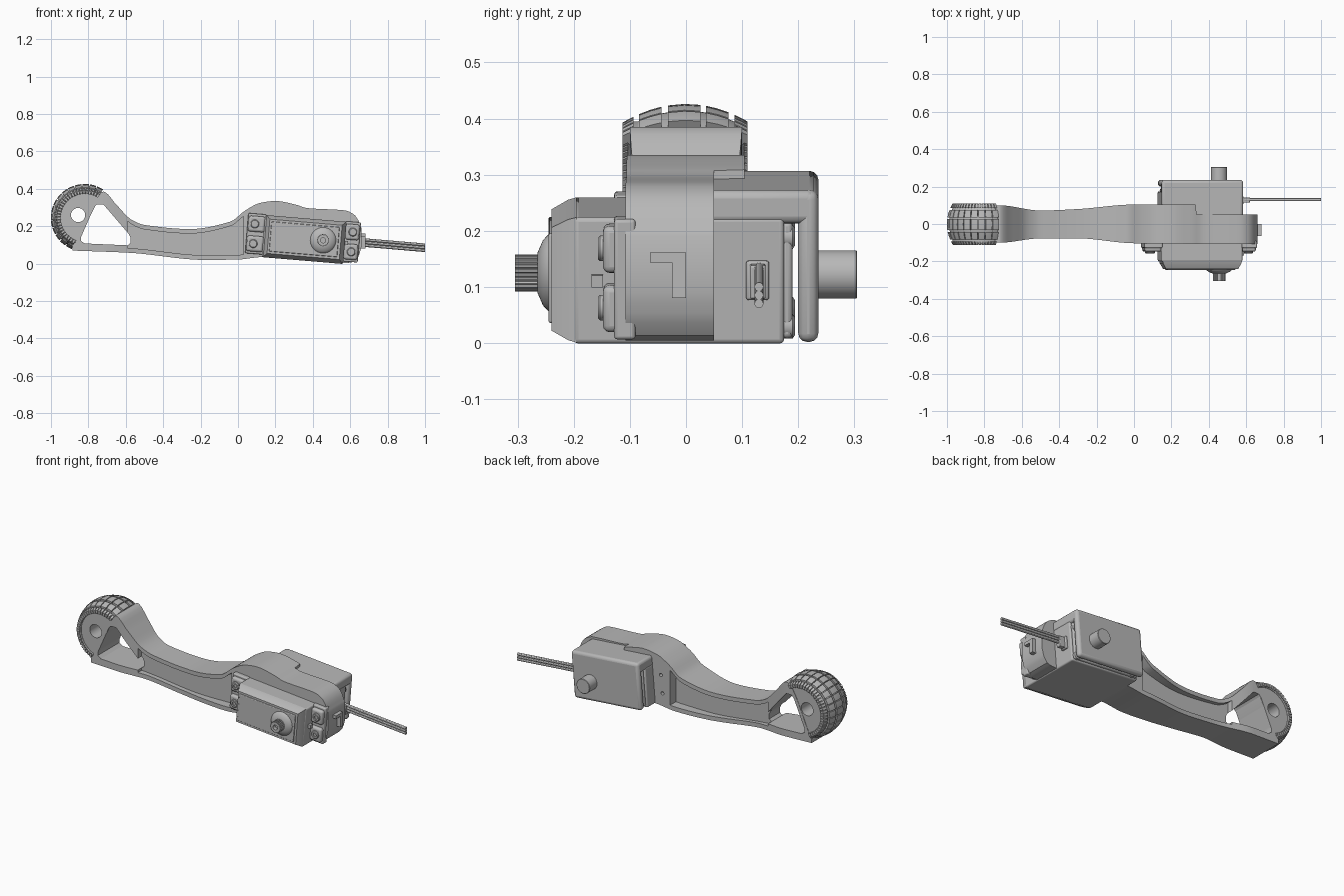
import bpy, bmesh
from math import sin, cos, pi, radians
from mathutils import Matrix, Vector

if "Cube" in bpy.data.objects:
    bpy.data.objects.remove(bpy.data.objects["Cube"])

grey = bpy.data.materials.new("plain grey")
grey.use_nodes = True
grey.diffuse_color = (0.48, 0.48, 0.48, 1)
grey.node_tree.nodes["Principled BSDF"].inputs["Base Color"].default_value = (0.48, 0.48, 0.48, 1)

# The motor sits tilted in the link; this maps motor space to the model
MOTOR = Matrix.Translation((0.357, 0, 0.13)) @ Matrix.Rotation(radians(4.8), 4, "Y")
WORLD = Matrix.Identity(4)


def finish(name, bm, frame=WORLD, bevel=0, segments=3):
    bmesh.ops.transform(bm, matrix=frame, verts=bm.verts)
    bmesh.ops.recalc_face_normals(bm, faces=bm.faces)
    me = bpy.data.meshes.new(name)
    bm.to_mesh(me)
    bm.free()
    me.materials.append(grey)
    ob = bpy.data.objects.new(name, me)
    bpy.context.collection.objects.link(ob)
    if bevel:
        mod = ob.modifiers.new("round", "BEVEL")
        mod.width, mod.segments, mod.limit_method = bevel, segments, "ANGLE"
    return ob


def loft(name, rings, frame=WORLD, closed=False, **kw):
    """Join rings of points with quads; cap the ends unless closed."""
    bm = bmesh.new()
    loops = [[bm.verts.new(p) for p in ring] for ring in rings]
    pairs = list(zip(loops, loops[1:] + loops[:1])) if closed else list(zip(loops, loops[1:]))
    n = len(loops[0])
    for a, b in pairs:
        for i in range(n):
            bm.faces.new((a[i], a[(i + 1) % n], b[(i + 1) % n], b[i]))
    if not closed:
        bm.faces.new(loops[0])
        bm.faces.new(loops[-1])
    return finish(name, bm, frame, **kw)


def prism(name, pts, y0, y1, frame=WORLD, **kw):
    return loft(name, [[(x, y, z) for x, z in pts] for y in (y0, y1)], frame, **kw)


def rect(x0, x1, z0, z1):
    return [(x0, z0), (x1, z0), (x1, z1), (x0, z1)]


def box(name, x, y, z, frame=MOTOR, **kw):
    return prism(name, rect(*x, *z), *y, frame, **kw)


def circle(cx, cz, r, n=32):
    return [(cx + r * cos(2 * pi * i / n), cz + r * sin(2 * pi * i / n)) for i in range(n)]


def turned(name, cx, cz, profile, frame=WORLD, n=40):
    """Round part along y from (y, radius) pairs."""
    return loft(name, [[(x, y, z) for x, z in circle(cx, cz, r, n)] for y, r in profile], frame)


def curve(table):
    """Smooth monotone interpolation through (x, value) pairs."""
    d = [(b[1] - a[1]) / (b[0] - a[0]) for a, b in zip(table, table[1:])]
    m = [d[0]] + [2 * p * q / (p + q) if p * q > 0 else 0 for p, q in zip(d, d[1:])] + [d[-1]]

    def value(x):
        i = max(k for k in range(len(d)) if k == 0 or table[k][0] <= x)
        (x0, v0), (x1, v1) = table[i:i + 2]
        h = x1 - x0
        t = (x - x0) / h
        return (v0 * (1 + 2 * t) * (1 - t) ** 2 + h * m[i] * t * (1 - t) ** 2
                + v1 * t * t * (3 - 2 * t) + h * m[i + 1] * t * t * (t - 1))
    return value


def cut(target, cutter):
    cutter.hide_render = True
    mod = target.modifiers.new("cut", "BOOLEAN")
    mod.operation, mod.solver, mod.object = "DIFFERENCE", "EXACT", cutter
    bpy.context.view_layer.objects.active = target
    bpy.ops.object.modifier_apply(modifier=mod.name)
    bpy.data.objects.remove(cutter)


# Link arm: section heights and widths along its length
top = curve([(-0.885, 0.09), (-0.72, 0.385), (-0.65, 0.315), (-0.57, 0.235), (-0.5, 0.207),
             (-0.255, 0.185), (-0.04, 0.225), (0.04, 0.285), (0.12, 0.325), (0.2, 0.335),
             (0.31, 0.315), (0.37, 0.297), (0.57, 0.285), (0.63, 0.255), (0.66, 0.19)])
bottom = curve([(-0.885, 0.07), (-0.58, 0.058), (-0.175, 0.02), (0, 0.022), (0.13, 0.035),
                (0.35, 0.022), (0.58, 0.004), (0.62, 0.01), (0.645, 0.04), (0.66, 0.09)])
front = curve([(-0.885, -0.1), (-0.72, -0.1), (-0.5, -0.077), (-0.3, -0.077), (0, -0.103), (0.66, -0.108)])
back = curve([(-0.885, 0.1), (-0.72, 0.1), (-0.5, 0.072), (-0.3, 0.08), (0, 0.104),
              (0.33, 0.104), (0.335, 0.05), (0.66, 0.05)])
xs = sorted([-0.885 + 1.545 * i / 90 for i in range(91)] + [-0.72, 0.33, 0.335, 0.65, 0.655])
arm = loft("link_arm", [[(x, front(x), bottom(x)), (x, back(x), bottom(x)),
                         (x, back(x), top(x)), (x, front(x), top(x))] for x in xs])

# Side pockets leave a central web
px = [-0.59 + 0.62 * i / 30 for i in range(31)]
pocket = [(x, bottom(x) + 0.025) for x in px] + [(x, top(x) - 0.024) for x in reversed(px)]
for y in ((-0.2, -0.05), (0.05, 0.2)):
    cut(arm, prism("pocket_cutter", pocket, *y))

# Triangular window near the foot, and screw holes in the back
window = [(-0.77, 0.30), (-0.755, 0.317), (-0.72, 0.317), (-0.585, 0.16), (-0.575, 0.14),
          (-0.575, 0.11), (-0.59, 0.098), (-0.82, 0.108), (-0.84, 0.122), (-0.838, 0.145)]
cut(arm, prism("window_cutter", window, -0.2, 0.2))
for x, z in ((0.09, 0.21), (0.08, 0.105)):
    cut(arm, prism("hole_cutter", circle(x, z, 0.01, 16), 0.08, 0.2))

# Foot: part of a wheel, cut along a slanted chord
FX, FZ, A0, A1 = -0.82, 0.245, radians(57), radians(249)


def sector(name, section, a0, a1, steps):
    """Sweep a (y, radius) section around the foot axis."""
    rings = []
    for i in range(steps + 1):
        a = a0 + (a1 - a0) * i / steps
        rings.append([(FX + r * cos(a), y, FZ + r * sin(a)) for y, r in section])
    return loft(name, rings)


def crown(y):
    return 0.181 - 2.6 * y * y


hub_pts = [(FX + 0.15 * cos(A0 + (A1 - A0) * i / 40), FZ + 0.15 * sin(A0 + (A1 - A0) * i / 40))
           for i in range(41)]
hub = prism("foot_hub", hub_pts + [(-0.885, 0.085), (-0.79, 0.255), (-0.75, 0.335)], -0.098, 0.098)
cut(hub, prism("axle_cutter", circle(-0.855, 0.26, 0.038), -0.3, 0.3))
ys = [-0.108 + 0.216 * i / 10 for i in range(11)]
sector("tyre_body", [(y, crown(y) - 0.012) for y in ys] + [(0.1, 0.128), (-0.1, 0.128)], A0, A1, 48)

# Tread blocks in five bands
for k, (y0, y1) in enumerate(((-0.113, -0.094), (-0.084, -0.044), (-0.032, 0.026), (0.036, 0.076), (0.086, 0.11))):
    count = 30 if k in (0, 4) else 15
    step = (A1 - A0) / count
    for i in range(count):
        a = A0 + i * step
        sector("tread_block", [(y0, crown(y0)), ((y0 + y1) / 2, crown((y0 + y1) / 2)), (y1, crown(y1)),
                               (y1, crown(y1) - 0.02), (y0, crown(y0) - 0.02)],
               a, a + step * (0.75 if count == 30 else 0.88), 3)

# Motor case with tapered front and raised panel
box("motor_case", (-0.222, 0.215), (-0.2, 0.175), (-0.114, 0.112), bevel=0.008)
box("motor_rear_cover", (-0.212, 0.205), (0.17, 0.19), (-0.105, 0.103), bevel=0.008)
loft("motor_front", [[(x, y, z) for x, z in rect(-0.215 + d, 0.213 - d, -0.112 + d, 0.112 - d)]
                     for y, d in ((-0.195, 0), (-0.21, 0.004), (-0.24, 0.02))], MOTOR)
box("front_panel", (-0.185, 0.18), (-0.245, -0.23), (-0.08, 0.08), bevel=0.004)

# Output hub and toothed shaft
turned("output_dome", 0.455, 0.125, [(-0.235, 0.073), (-0.244, 0.07), (-0.255, 0.058), (-0.265, 0.035)])
teeth = [(0.455 + r * cos(2 * pi * (i + o) / 24), 0.125 + r * sin(2 * pi * (i + o) / 24))
         for i in range(24) for o, r in ((0, 0.029), (0.2, 0.033), (0.6, 0.033), (0.8, 0.029))]
shaft = prism("toothed_shaft", teeth, -0.305, -0.255)
cut(shaft, prism("bore_cutter", circle(0.455, 0.125, 0.014), -0.4, -0.285))

# Mounting ears with screws
for x0, x1, sx, side in ((-0.312, -0.215, -0.273, "left"), (0.21, 0.292, 0.253, "right")):
    box("ear_plate", (x0, x1), (-0.128, -0.09), (-0.1, 0.115), bevel=0.006)
    for sz in (0.06, -0.046):
        box("ear_tab", (x0 + 0.004, x1 - 0.004), (-0.148, -0.11), (sz - 0.042, sz + 0.042), bevel=0.012)
        turned("ear_screw", sx, sz, [(-0.12, 0.023), (-0.153, 0.023), (-0.157, 0.019), (-0.157, 0.01), (-0.15, 0.01)],
               MOTOR, 24)
box("ear_latch", (0.2, 0.232), (-0.168, -0.148), (-0.012, 0.01))

# Rear bracket: top slab, back plate and pivot pin
box("bracket_top", (-0.222, 0.215), (0.03, 0.23), (0.1, 0.16), bevel=0.014)
box("bracket_plate", (-0.222, 0.215), (0.2, 0.236), (-0.112, 0.16), bevel=0.016)
turned("pivot_pin", 0.455, 0.122, [(0.21, 0.043), (0.303, 0.043), (0.305, 0.041)])
for x in (-0.18, 0.185):
    for z in (-0.085, 0.075):
        turned("case_screw", x, z, [(0.17, 0.022), (0.19, 0.022), (0.194, 0.016)], MOTOR, 20)

# Hook on the end of the link
box("hook_bar", (0.65, 0.682), (-0.064, 0), (0.143, 0.161), WORLD)
box("hook_post", (0.65, 0.682), (-0.025, 0), (0.08, 0.161), WORLD)

# Cable socket and three stacked wires
box("cable_socket", (0.2, 0.228), (0.107, 0.148), (-0.035, 0.035), bevel=0.005)
box("cable_plug", (0.22, 0.262), (0.114, 0.142), (-0.03, 0.03), bevel=0.004)
for dz in (-0.015, 0, 0.015):
    rings = [[(x, 0.13 + 0.008 * cos(2 * pi * i / 12), z + dz + 0.008 * sin(2 * pi * i / 12))
              for i in range(12)] for x, z in ((0.59, 0.12), (1.0, 0.085))]
    loft("cable_wire", rings)

# Smooth shading with sharp edges kept
bpy.ops.object.select_all(action="DESELECT")
for ob in bpy.context.collection.objects:
    if ob.type == "MESH" and grey.name in ob.data.materials:
        ob.select_set(True)
        bpy.context.view_layer.objects.active = ob
bpy.ops.object.shade_smooth_by_angle(angle=radians(30))
